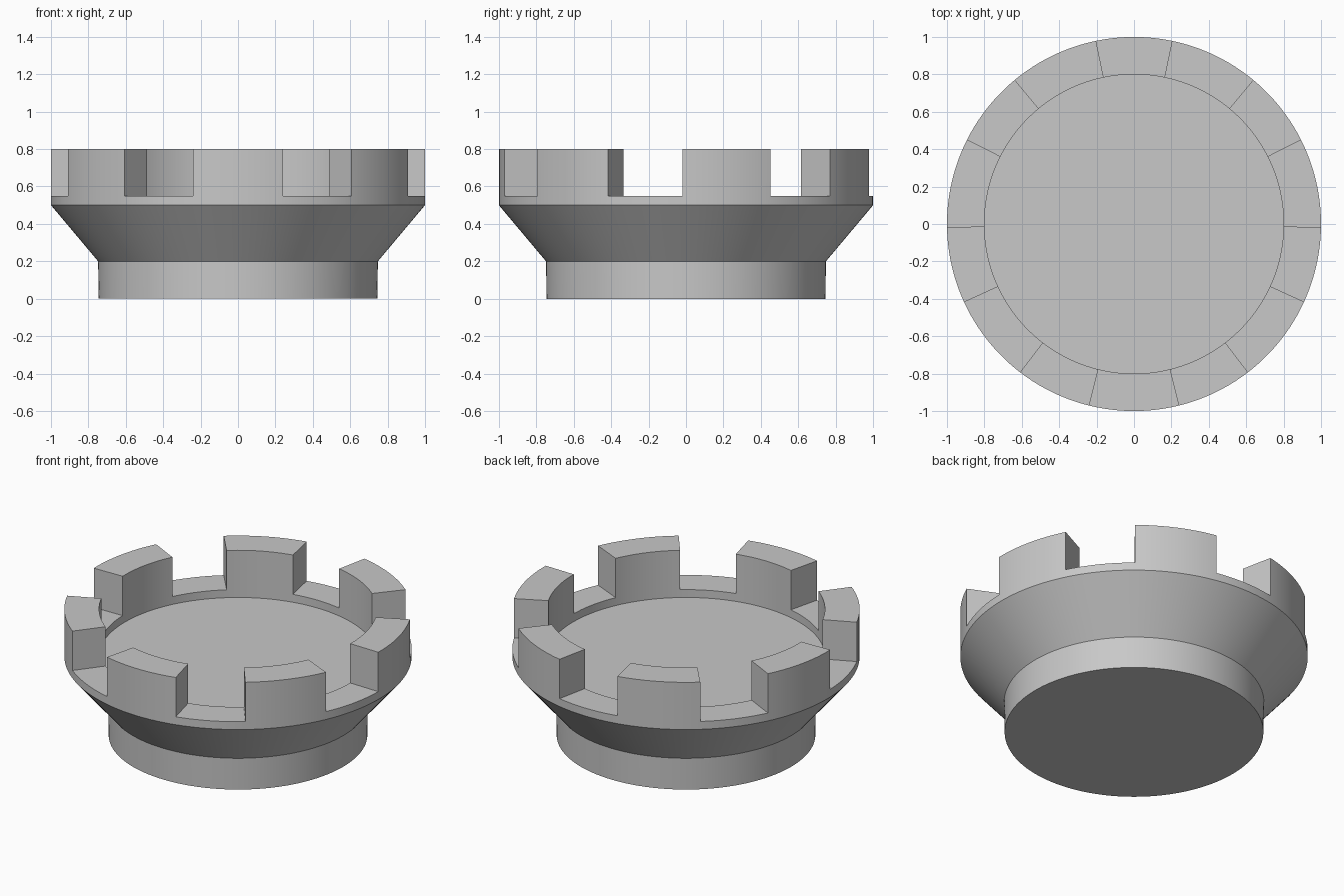
import bpy
import bmesh
import math

cube = bpy.data.objects.get("Cube")
if cube:
    bpy.data.objects.remove(cube, do_unlink=True)

TEETH = 7
TOOTH_ANGLE = math.radians(28)
GAP_ANGLE = math.tau / TEETH - TOOTH_ANGLE
TOOTH_STEPS, GAP_STEPS = 12, 10
TOOTH_HEIGHT = 0.25

# One plain grey for the whole piece
grey = bpy.data.materials.new("light grey")
grey.use_nodes = True
colour = (0.58, 0.58, 0.58, 1)
grey.diffuse_color = colour
grey.node_tree.nodes["Principled BSDF"].inputs["Base Color"].default_value = colour

# Outline: foot, flared cone, rim, then the recessed floor edge
profile = [(0.745, 0), (0.748, 0.2), (1, 0.5), (1, 0.55), (0.8, 0.55), (0.8, 0.5)]
RIM = 3  # profile segment that forms the flat top of the rim

# Angular stations, flagged where a tooth stands; first tooth faces front
stations = []
for k in range(TEETH):
    start = -math.pi / 2 - TOOTH_ANGLE / 2 + k * math.tau / TEETH
    for i in range(TOOTH_STEPS):
        stations.append((start + TOOTH_ANGLE * i / TOOTH_STEPS, True))
    for i in range(GAP_STEPS):
        stations.append((start + TOOTH_ANGLE + GAP_ANGLE * i / GAP_STEPS, False))

# Lathe the body
bm = bmesh.new()
columns = [[bm.verts.new((r * math.cos(a), r * math.sin(a), z)) for r, z in profile]
           for a, _ in stations]
tooth_faces = []
for i, (_, is_tooth) in enumerate(stations):
    here, after = columns[i], columns[(i + 1) % len(columns)]
    for j in range(len(profile) - 1):
        face = bm.faces.new((here[j], after[j], after[j + 1], here[j + 1]))
        if j == RIM and is_tooth:
            tooth_faces.append(face)
bm.faces.new([c[0] for c in reversed(columns)])   # underside
bm.faces.new([c[-1] for c in columns])            # recessed floor

# Raise the teeth from the rim
raised = bmesh.ops.extrude_face_region(bm, geom=tooth_faces)["geom"]
bmesh.ops.translate(bm, vec=(0, 0, TOOTH_HEIGHT),
                    verts=[g for g in raised if isinstance(g, bmesh.types.BMVert)])
bmesh.ops.delete(bm, geom=[f for f in tooth_faces if f.is_valid], context="FACES_ONLY")
bmesh.ops.recalc_face_normals(bm, faces=bm.faces)

mesh = bpy.data.meshes.new("castellated_flange")
bm.to_mesh(mesh)
bm.free()
mesh.materials.append(grey)
flange = bpy.data.objects.new("castellated_flange", mesh)
bpy.context.collection.objects.link(flange)

# Round walls smooth, corners sharp
bpy.ops.object.select_all(action="DESELECT")
flange.select_set(True)
bpy.context.view_layer.objects.active = flange
bpy.ops.object.shade_smooth_by_angle(angle=math.radians(30))
